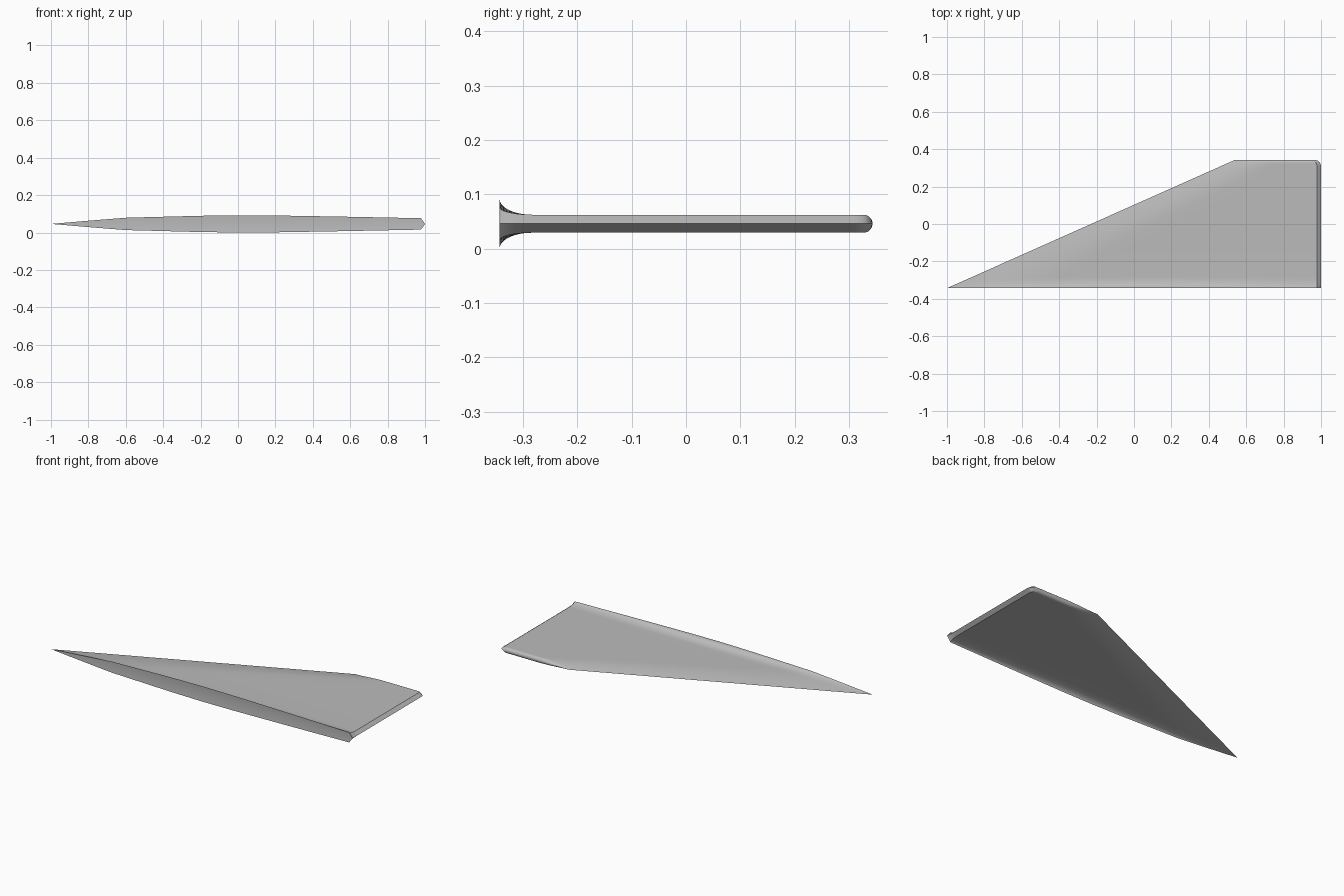
import bpy
import bmesh
from math import sqrt, sin, cos, pi

if "Cube" in bpy.data.objects:
    bpy.data.objects.remove(bpy.data.objects["Cube"], do_unlink=True)

SPAN = 0.343        # half of the width from root to tip
HALF = 0.0165       # half thickness of the flat plate
MID = 0.046         # height of the middle plane
CORNER = 0.035      # radius of the rear tip corner
FILLET = 0.06       # width of the flare at the root
ROOT = [(0, 0), (0.2, 0.017), (0.4, 0.033), (0.8, 0.0435), (1.0, 0.046),
        (1.2, 0.045), (1.55, 0.039), (2, 0.03)]


def root_half(d):
    """Half thickness of the root section at distance d behind the nose."""
    for (a, ha), (b, hb) in zip(ROOT, ROOT[1:]):
        if d <= b:
            return ha + (hb - ha) * (d - a) / (b - a)
    return ROOT[-1][1]


def half_thickness(d, y):
    t = (y + SPAN) / (2 * SPAN)
    u = min(1, d / (0.45 - 0.22 * t))
    plate = HALF * u * (1.5 - 0.5 * u * u)
    q = min(1, max(0, (FILLET - SPAN - y) / FILLET))
    flare = 1 - sqrt(1 - q * q)
    h = plate + flare * (root_half(d) - plate)
    # rounded tip
    e = min(1, max(0, (y - SPAN + HALF) / HALF))
    return h * sqrt(max(0, 1 - e * e))


def trailing(y):
    e = max(0, y - SPAN + CORNER)
    return 1 - CORNER + sqrt(max(0, CORNER ** 2 - e * e))


# stations from root to tip: flare, plate, rounded tip
ys = [-SPAN + FILLET * (1 - cos(i * pi / 20)) for i in range(11)]
ys += [-0.15 + 0.11 * i for i in range(5)]
ys += [SPAN - CORNER + 0.006 * i for i in range(3)]
ys += [SPAN - HALF + HALF * sin(i * pi / 16) for i in range(9)]

bm = bmesh.new()
rows = []
for y in ys:
    lead = -1 + 1.54 * (y + SPAN) / (2 * SPAN)
    end = trailing(y)
    edge = end - 0.022
    chord = edge - lead
    row = [bm.verts.new((lead, y, 0))]
    for i in range(1, 31):
        d = chord * (i / 30) ** 1.2
        row.append(bm.verts.new((lead + d, y, half_thickness(d, y))))
    row.append(bm.verts.new((end, y, 0)))
    rows.append(row)

# slightly hollow root face
inner = [bm.verts.new((v.co.x, v.co.y + 0.004 * (v.co.z / MID) ** 2, 0))
         for v in rows[0]]
rows.insert(0, inner)
for a, b in zip(rows, rows[1:]):
    for i in range(len(a) - 1):
        bm.faces.new((a[i], a[i + 1], b[i + 1], b[i]))

# lower half is the mirror image
bmesh.ops.remove_doubles(bm, verts=bm.verts[:], dist=1e-5)
copy = bmesh.ops.duplicate(bm, geom=bm.verts[:] + bm.edges[:] + bm.faces[:])
for item in copy["geom"]:
    if isinstance(item, bmesh.types.BMVert):
        item.co.z *= -1
bmesh.ops.remove_doubles(bm, verts=bm.verts[:], dist=1e-5)
bmesh.ops.dissolve_degenerate(bm, edges=bm.edges[:], dist=1e-6)
bmesh.ops.recalc_face_normals(bm, faces=bm.faces[:])

mesh = bpy.data.meshes.new("fin")
bm.to_mesh(mesh)
bm.free()
fin = bpy.data.objects.new("fin", mesh)
fin.location.z = MID
bpy.context.collection.objects.link(fin)

grey = bpy.data.materials.new("plain grey")
grey.use_nodes = True
colour = (0.5, 0.5, 0.5, 1)
grey.diffuse_color = colour
grey.node_tree.nodes["Principled BSDF"].inputs["Base Color"].default_value = colour
mesh.materials.append(grey)

bpy.ops.object.select_all(action="DESELECT")
fin.select_set(True)
bpy.context.view_layer.objects.active = fin
bpy.ops.object.shade_smooth_by_angle(angle=pi / 6)
